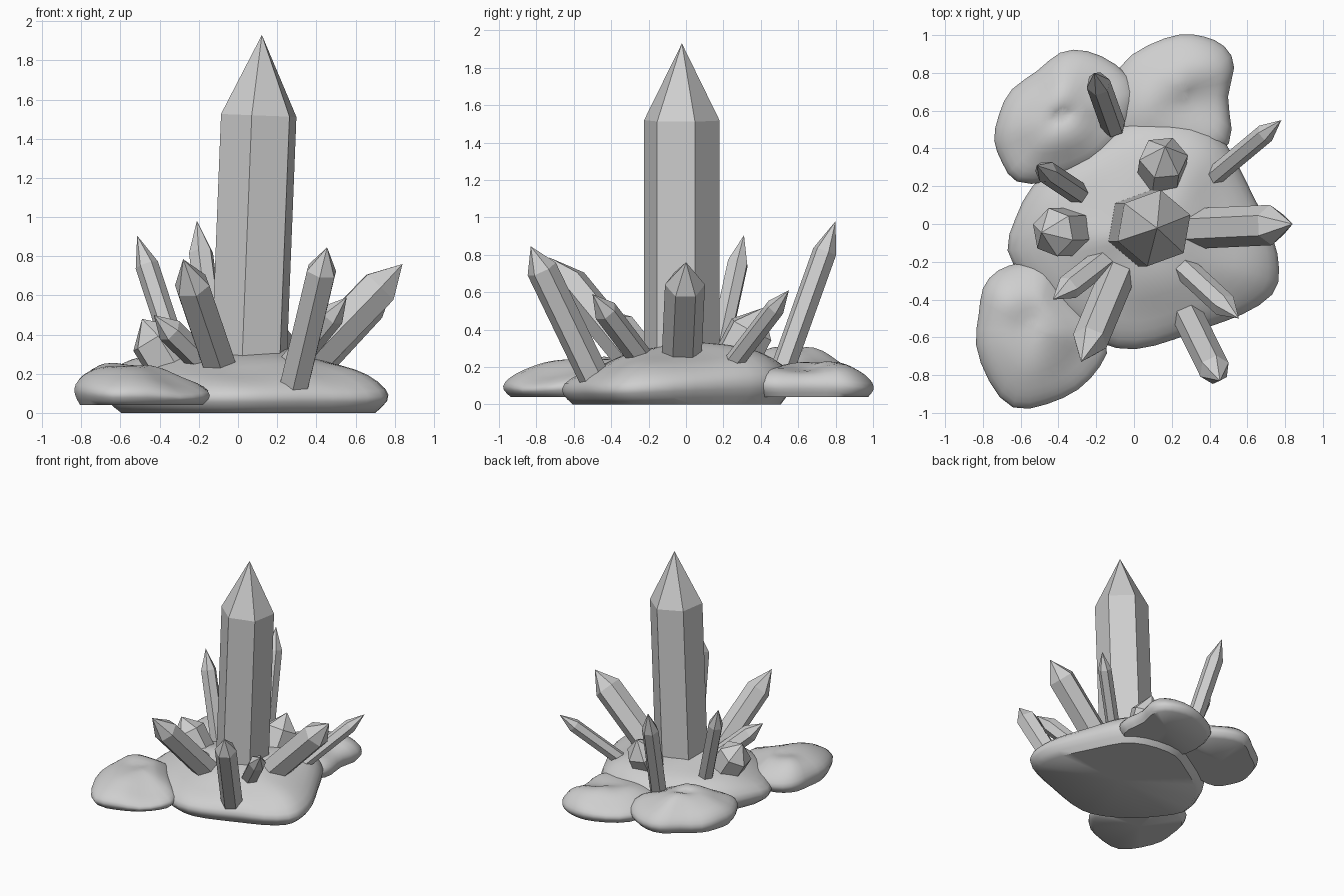
import bpy, bmesh, math
from mathutils import Vector, noise

cube = bpy.data.objects.get("Cube")
if cube:
    bpy.data.objects.remove(cube, do_unlink=True)

stone = bpy.data.materials.new("plain_grey")
stone.use_nodes = True
grey = (0.62, 0.62, 0.62, 1)
stone.diffuse_color = grey
stone.node_tree.nodes["Principled BSDF"].inputs["Base Color"].default_value = grey


def make_object(name, bm):
    bmesh.ops.recalc_face_normals(bm, faces=bm.faces[:])
    mesh = bpy.data.meshes.new(name)
    bm.to_mesh(mesh)
    bm.free()
    mesh.materials.append(stone)
    obj = bpy.data.objects.new(name, mesh)
    bpy.context.scene.collection.objects.link(obj)
    return obj


def bridge(bm, lower, upper):
    count = len(lower)
    for i in range(count):
        j = (i + 1) % count
        bm.faces.new((lower[i], lower[j], upper[j], upper[i]))


def fan(bm, ring, apex):
    for i, vert in enumerate(ring):
        bm.faces.new((vert, ring[(i + 1) % len(ring)], apex))


def crystal(name, base, tip, radius, shoulder, turn=0):
    """Six-sided prism from base to shoulder, closed by a pointed cap."""
    base, tip = Vector(base), Vector(tip)
    axis = (tip - base).normalized()
    side = Vector((0, 0, 1)).cross(axis).normalized()
    up = axis.cross(side)
    bm = bmesh.new()
    rings = []
    for centre in (base, base.lerp(tip, shoulder)):
        ring = []
        for i in range(6):
            a = math.radians(turn + 60 * i)
            ring.append(bm.verts.new(centre + radius * (side * math.cos(a) + up * math.sin(a))))
        rings.append(ring)
    bridge(bm, *rings)
    bm.faces.new(rings[0])
    fan(bm, rings[1], bm.verts.new(tip))
    make_object(name, bm)


# Ring scale and relative height, from flat underside over a thin rim to the crown
ROCK_PROFILE = ((0.92, 0), (1.03, 0.22), (1.02, 0.43), (0.86, 0.67),
                (0.67, 0.8), (0.47, 0.96), (0.2, 1))


def rock(name, outline, bottom, top, tilt, bumps):
    """Flat-bottomed bumpy slab lofted from its plan outline, its crown tilted."""
    points = [Vector((x, y, 0)) for x, y in outline]
    centre = sum(points, Vector()) / len(points)
    slope = Vector((*tilt, 0))
    bm = bmesh.new()
    rings = []
    for scale, level in ROCK_PROFILE:
        ring = []
        for p in points:
            offset = (p - centre) * scale
            spot = centre + offset
            spot.z = bottom + (top - bottom + slope.dot(offset)) * level
            spot.z += bumps * level * noise.noise(spot * 4)
            ring.append(bm.verts.new(spot))
        rings.append(ring)
    for lower, upper in zip(rings, rings[1:]):
        bridge(bm, lower, upper)
    centre.z = top
    fan(bm, rings[-1], bm.verts.new(centre))
    floor = bm.faces.new(rings[0])
    crease = bm.edges.layers.float.new("crease_edge")
    for edge in floor.edges:
        edge[crease] = 1
    obj = make_object(name, bm)
    rounding = obj.modifiers.new("rounding", "SUBSURF")
    rounding.levels = rounding.render_levels = 1
    bpy.ops.object.select_all(action="DESELECT")
    bpy.context.view_layer.objects.active = obj
    obj.select_set(True)
    bpy.ops.object.modifier_apply(modifier=rounding.name)
    bpy.ops.object.shade_smooth_by_angle(angle=math.radians(50))


# Rock base
rock("centre_rock", [
    (0.74, -0.08), (0.76, -0.24), (0.75, -0.37), (0.56, -0.48), (0.4, -0.53), (0.22, -0.6),
    (0, -0.67), (-0.18, -0.63), (-0.42, -0.48), (-0.56, -0.3), (-0.69, -0.14), (-0.61, 0.03),
    (-0.55, 0.2), (-0.33, 0.36), (-0.16, 0.46), (-0.02, 0.56), (0.2, 0.56), (0.43, 0.5),
    (0.53, 0.34), (0.6, 0.18)],
    0, 0.31, (0, 0.12), 0.07)
rock("front_right_rock", [
    (-0.81, -0.34), (-0.72, -0.24), (-0.6, -0.21), (-0.46, -0.19), (-0.41, -0.3), (-0.3, -0.44),
    (-0.11, -0.62), (-0.18, -0.75), (-0.29, -0.88), (-0.46, -0.95), (-0.65, -1), (-0.77, -0.83),
    (-0.85, -0.63), (-0.81, -0.48)],
    0.04, 0.24, (-0.12, 0.06), 0.08)
rock("back_left_rock", [
    (-0.1, 0.84), (0.08, 0.95), (0.25, 1.01), (0.37, 0.99), (0.48, 0.95), (0.55, 0.83),
    (0.47, 0.68), (0.53, 0.5), (0.48, 0.36), (0.2, 0.3), (-0.1, 0.4), (-0.14, 0.6)],
    0.04, 0.22, (0, -0.04), 0.08)
rock("back_right_rock", [
    (-0.64, 0.21), (-0.69, 0.33), (-0.75, 0.44), (-0.71, 0.58), (-0.66, 0.72), (-0.5, 0.8),
    (-0.4, 0.92), (-0.25, 0.92), (-0.1, 0.85), (0.04, 0.71), (-0.02, 0.57), (-0.06, 0.45),
    (-0.2, 0.3), (-0.45, 0.22)],
    0.06, 0.27, (0, -0.08), 0.08)

# Tall central crystal
crystal("main_crystal", (0.053, -0.022, 0.18), (0.122, -0.022, 1.93), 0.205, 0.765, -10)

# Ring of smaller crystals leaning outwards
crystal("left_crystal", (0.2, -0.03, 0.1), (0.84, 0, 0.76), 0.107, 0.82)
crystal("back_left_thin_crystal", (0.42, 0.25, 0.22), (0.78, 0.55, 0.61), 0.052, 0.77)
crystal("front_left_small_crystal", (0.22, -0.19, 0.18), (0.555, -0.5, 0.59), 0.066, 0.78)
crystal("front_left_crystal", (0.275, -0.465, 0.09), (0.455, -0.83, 0.845), 0.083, 0.84)
crystal("front_right_crystal", (-0.08, -0.25, 0.2), (-0.28, -0.73, 0.785), 0.095, 0.77)
crystal("front_right_small_crystal", (-0.12, -0.16, 0.2), (-0.43, -0.4, 0.5), 0.068, 0.74)
crystal("right_stub_crystal", (-0.3, -0.04, 0.17), (-0.49, -0.045, 0.48), 0.13, 0.68, 10)
crystal("back_stub_crystal", (0.14, 0.23, 0.17), (0.165, 0.41, 0.515), 0.13, 0.67, 15)
crystal("back_thin_crystal", (-0.11, 0.52, 0.2), (-0.21, 0.8, 0.98), 0.065, 0.79)
crystal("back_right_thin_crystal", (-0.29, 0.16, 0.22), (-0.515, 0.31, 0.905), 0.06, 0.78)
